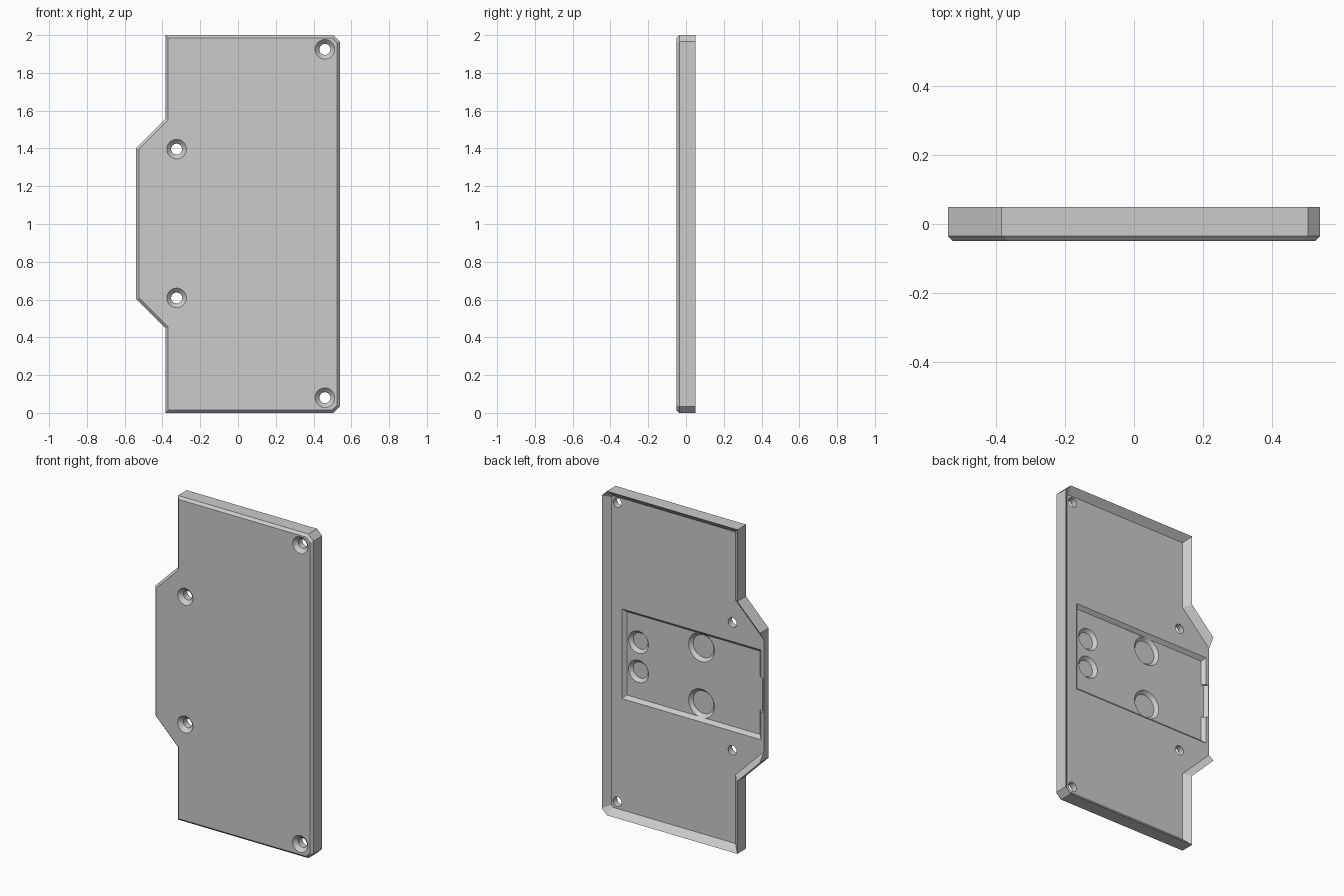
import bpy, bmesh, math
from mathutils import Vector

if "Cube" in bpy.data.objects:
    bpy.data.objects.remove(bpy.data.objects["Cube"])

FRONT, CHAMFER_Y, FLOOR, BACK = -0.05, -0.035, 0.0115, 0.05
POCKET = -0.0085
MID = 1.0025

# Outline in (x, z), counter-clockwise seen from the front
outline = [(-.385, 0), (.505, 0), (.54, .035), (.54, 1.965), (.505, 2),
           (-.385, 2), (-.385, 1.557), (-.54, 1.402), (-.54, .603), (-.385, .448)]
N = len(outline)
TAB = 7  # index of the open edge on the side tab


def inset(points, dists):
    """Move each edge inward by its distance and intersect neighbours."""
    n = len(points)
    lines = []
    for i in range(n):
        a, b = Vector(points[i]), Vector(points[(i + 1) % n])
        d = (b - a).normalized()
        lines.append((a + Vector((-d.y, d.x)) * dists[i], d))
    result = []
    for i in range(n):
        (p, d), (q, e) = lines[i - 1], lines[i]
        t = (q - p).cross(e) / d.cross(e)
        result.append(tuple(p + d * t))
    return result


def make_object(name, bm):
    bmesh.ops.recalc_face_normals(bm, faces=bm.faces)
    mesh = bpy.data.meshes.new(name)
    bm.to_mesh(mesh)
    bm.free()
    ob = bpy.data.objects.new(name, mesh)
    bpy.context.collection.objects.link(ob)
    return ob


def ring(bm, points, y):
    return [bm.verts.new((x, y, z)) for x, z in points]


def loft(name, sections):
    """Closed solid through (points, y) sections."""
    bm = bmesh.new()
    rings = [ring(bm, p, y) for p, y in sections]
    n = len(rings[0])
    for a, b in zip(rings, rings[1:]):
        for i in range(n):
            j = (i + 1) % n
            bm.faces.new((a[i], a[j], b[j], b[i]))
    bm.faces.new(rings[0])
    bm.faces.new(rings[-1])
    return make_object(name, bm)


def circle(cx, cz, r, n=32):
    return [(cx + r * math.cos(2 * math.pi * i / n), cz + r * math.sin(2 * math.pi * i / n))
            for i in range(n)]


def rect(x0, x1, half):
    return [(x0, MID - half), (x1, MID - half), (x1, MID + half), (x0, MID + half)]


def cut(target, cutter):
    mod = target.modifiers.new("cut", 'BOOLEAN')
    mod.operation, mod.solver, mod.object = 'DIFFERENCE', 'EXACT', cutter
    bpy.context.view_layer.update()
    graph = bpy.context.evaluated_depsgraph_get()
    mesh = bpy.data.meshes.new_from_object(target.evaluated_get(graph))
    target.modifiers.clear()
    target.data = mesh
    bpy.data.objects.remove(cutter)


# Plate: chamfered front, knife-edged sloping rim around a sunken back
bm = bmesh.new()
front = ring(bm, inset(outline, [.015] * N), FRONT)
edge = ring(bm, outline, CHAMFER_Y)
rim = ring(bm, outline, BACK)
depth = BACK - FLOOR
floor = ring(bm, inset(outline, [0 if i == TAB else depth for i in range(N)]), FLOOR)
bm.faces.new(front)
bm.faces.new(floor)
for i in range(N):
    j = (i + 1) % N
    bm.faces.new((front[i], front[j], edge[j], edge[i]))
    if i == TAB:  # the rim is open here, so the wall stops at the sunken floor
        bm.faces.new((edge[i], edge[j], rim[j], floor[j], floor[i], rim[i]))
    else:
        bm.faces.new((edge[i], edge[j], rim[j], rim[i]))
        bm.faces.new((rim[i], rim[j], floor[j], floor[i]))
plate = make_object("cover_plate", bm)

# Shallow pocket with sloping sides, and the notch in its outer wall
top = FLOOR + .01
grow, slope = .01, .02
cut(plate, loft("pocket_cutter", [
    (rect(-.52 - grow, .43 + grow, .277 + grow), top),
    (rect(-.52 + slope, .43 - slope, .277 - slope), POCKET)]))
cut(plate, loft("notch_cutter", [
    (rect(-.537 - grow, -.45, .105), top),
    (rect(-.537 + slope, -.45, .105), POCKET)]))

# Round dished recesses in the pocket floor
for x, dz, r in ((-.10, .173, .088), (.33, .09, .068)):
    for s in (-1, 1):
        cut(plate, loft("dish_cutter", [
            (circle(x, MID + s * dz, r + .005), POCKET + .005),
            (circle(x, MID + s * dz, r - .018), POCKET - .02)]))

# Countersunk screw holes
for x, dz in ((.46, .922), (-.325, .394)):
    for s in (-1, 1):
        z = MID + s * dz
        cut(plate, loft("screw_hole_cutter", [
            (circle(x, z, .057), FRONT - .005), (circle(x, z, .029), FRONT + .023),
            (circle(x, z, .029), BACK + .02)]))

# Single grey finish
grey = bpy.data.materials.new("grey")
grey.diffuse_color = (.6, .6, .6, 1)
grey.use_nodes = True
grey.node_tree.nodes["Principled BSDF"].inputs["Base Color"].default_value = grey.diffuse_color
plate.data.materials.clear()
plate.data.materials.append(grey)
for p in plate.data.polygons:
    p.material_index = 0
bpy.ops.object.select_all(action='DESELECT')
plate.select_set(True)
bpy.context.view_layer.objects.active = plate
bpy.ops.object.shade_smooth_by_angle(angle=math.radians(25))
